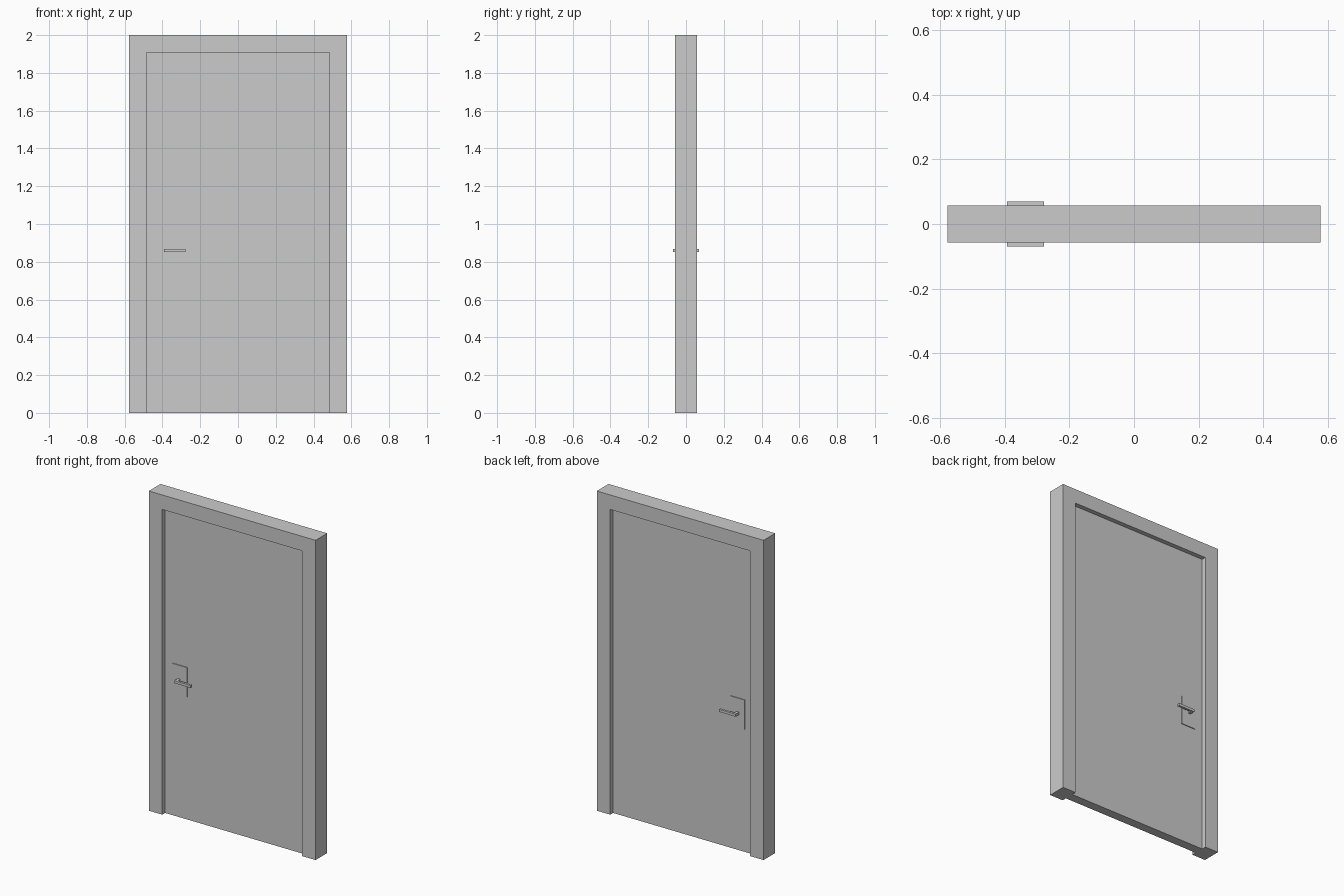
import bpy, bmesh
from mathutils import Vector

if "Cube" in bpy.data.objects:
    bpy.data.objects.remove(bpy.data.objects["Cube"])

W, O = 0.577, 0.484      # outer and opening half widths
TOP, DEPTH = 1.909, 0.0575


def extrude_profile(name, points, offset):
    """Closed flat profile swept along an offset vector."""
    bm = bmesh.new()
    face = bm.faces.new([bm.verts.new(p) for p in points])
    res = bmesh.ops.extrude_face_region(bm, geom=[face])
    verts = [v for v in res["geom"] if isinstance(v, bmesh.types.BMVert)]
    bmesh.ops.translate(bm, vec=Vector(offset), verts=verts)
    bmesh.ops.recalc_face_normals(bm, faces=bm.faces)
    mesh = bpy.data.meshes.new(name)
    bm.to_mesh(mesh)
    bm.free()
    obj = bpy.data.objects.new(name, mesh)
    bpy.context.collection.objects.link(obj)
    return obj


def box(name, x0, x1, y0, y1, z0, z1):
    pts = [(x0, y0, z0), (x1, y0, z0), (x1, y0, z1), (x0, y0, z1)]
    return extrude_profile(name, pts, (0, y1 - y0, 0))


def mirror_y(obj):
    mod = obj.modifiers.new("both_sides", 'MIRROR')
    mod.use_axis = (False, True, False)


# Frame: upside-down U swept through the wall depth
outline = [(-W, 0), (-W, 2), (W, 2), (W, 0), (O, 0), (O, TOP), (-O, TOP), (-O, 0)]
extrude_profile("door_frame", [(x, -DEPTH, z) for x, z in outline], (0, 2 * DEPTH, 0))

# Leaf, recessed on both sides
box("door_leaf", -O, O, -0.029, 0.029, 0, TOP)

# Lock plates
mirror_y(box("lock_plate", -0.43, -0.33, -0.034, -0.029, 0.768, 0.952))

# Lever handles: L-shaped profile (stem and grip) seen from above
lever = [(-0.392, -0.034), (-0.392, -0.07), (-0.278, -0.07),
         (-0.278, -0.056), (-0.376, -0.056), (-0.376, -0.034)]
mirror_y(extrude_profile("lever_handle", [(x, y, 0.852) for x, y in lever], (0, 0, 0.016)))
